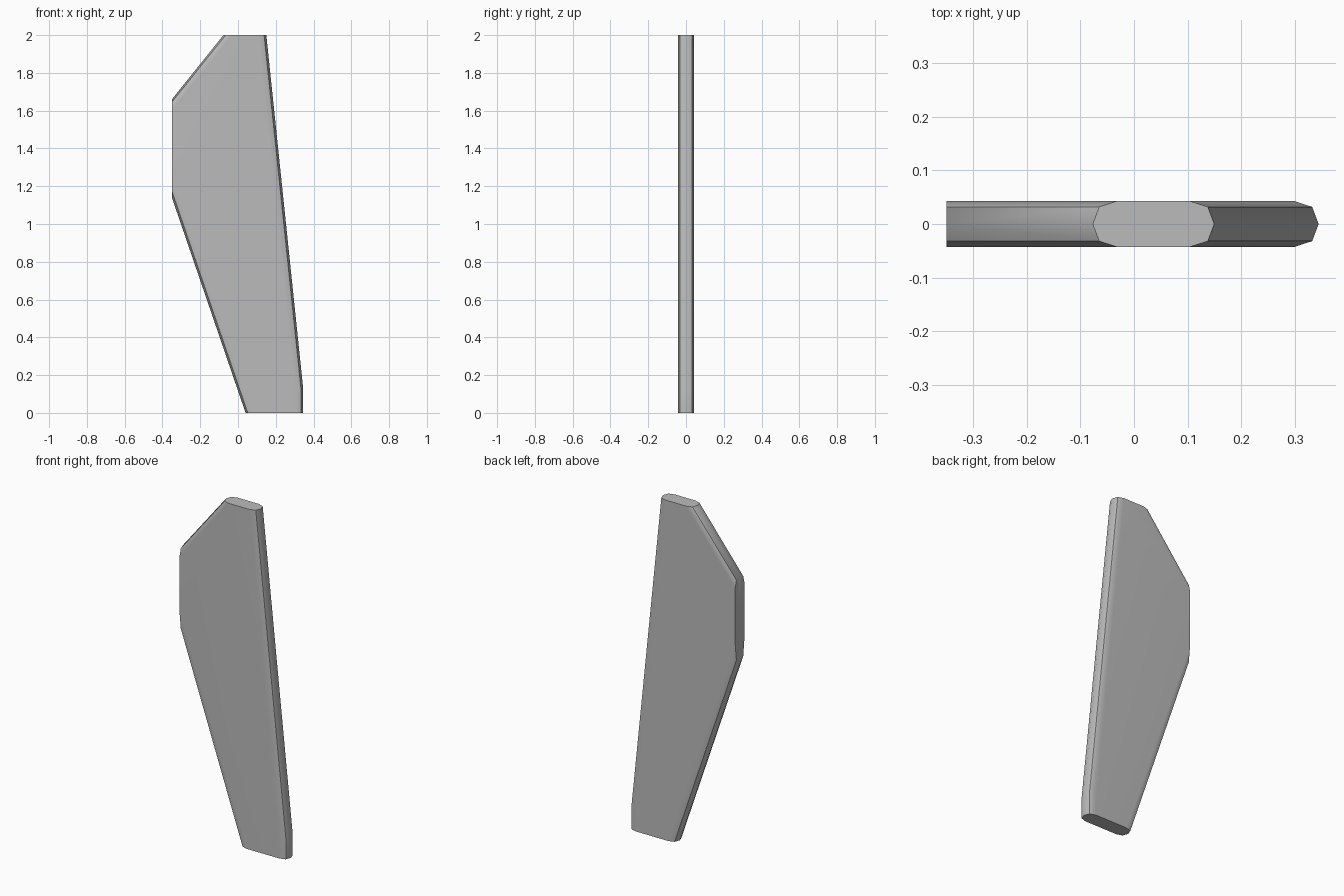
import bpy
import bmesh
import math

if "Cube" in bpy.data.objects:
    bpy.data.objects.remove(bpy.data.objects["Cube"], do_unlink=True)

# Single grey material
grey = bpy.data.materials.new("plain_grey")
grey.use_nodes = True
colour = (0.5, 0.5, 0.5, 1)
grey.diffuse_color = colour
grey.node_tree.nodes["Principled BSDF"].inputs["Base Color"].default_value = colour

HEIGHT, FLAT_X = 2.0, -0.35
TIP_X, ROOT_X = -0.077, 0.04
LOW_Z, HIGH_Z = 1.14, 1.66


def outline(inset):
    """Blade outline whose sloping edges move inward; the cut ends stay put."""
    low_z = LOW_Z + inset * LOW_Z / (ROOT_X - FLAT_X)
    high_z = HIGH_Z - inset * (HEIGHT - HIGH_Z) / (TIP_X - FLAT_X)
    return [(ROOT_X + inset, 0), (0.345 - inset, 0), (0.345 - inset, 0.13),
            (0.15 - inset, HEIGHT), (TIP_X + inset, HEIGHT),
            (FLAT_X, high_z), (FLAT_X, low_z)]


# Blade body: convex shell around layers with rounded edges
bm = bmesh.new()
for y, inset in ((0, 0), (0.032, 0.012), (0.043, 0.046)):
    for side in ((1, -1) if y else (1,)):
        for x, z in outline(inset):
            bm.verts.new((x, side * y, z))
bmesh.ops.convex_hull(bm, input=bm.verts)
bmesh.ops.dissolve_limit(bm, angle_limit=math.radians(1),
                         verts=bm.verts, edges=bm.edges)
bmesh.ops.recalc_face_normals(bm, faces=bm.faces)
mesh = bpy.data.meshes.new("blade")
bm.to_mesh(mesh)
bm.free()
mesh.materials.append(grey)
blade = bpy.data.objects.new("blade", mesh)
bpy.context.collection.objects.link(blade)

# Soft rounded edges, crisp ends, flat broad sides
bpy.ops.object.select_all(action="DESELECT")
blade.select_set(True)
bpy.context.view_layer.objects.active = blade
bpy.ops.object.shade_smooth_by_angle(angle=math.radians(47))
weighted = blade.modifiers.new("flat_sides", "WEIGHTED_NORMAL")
weighted.keep_sharp = True
